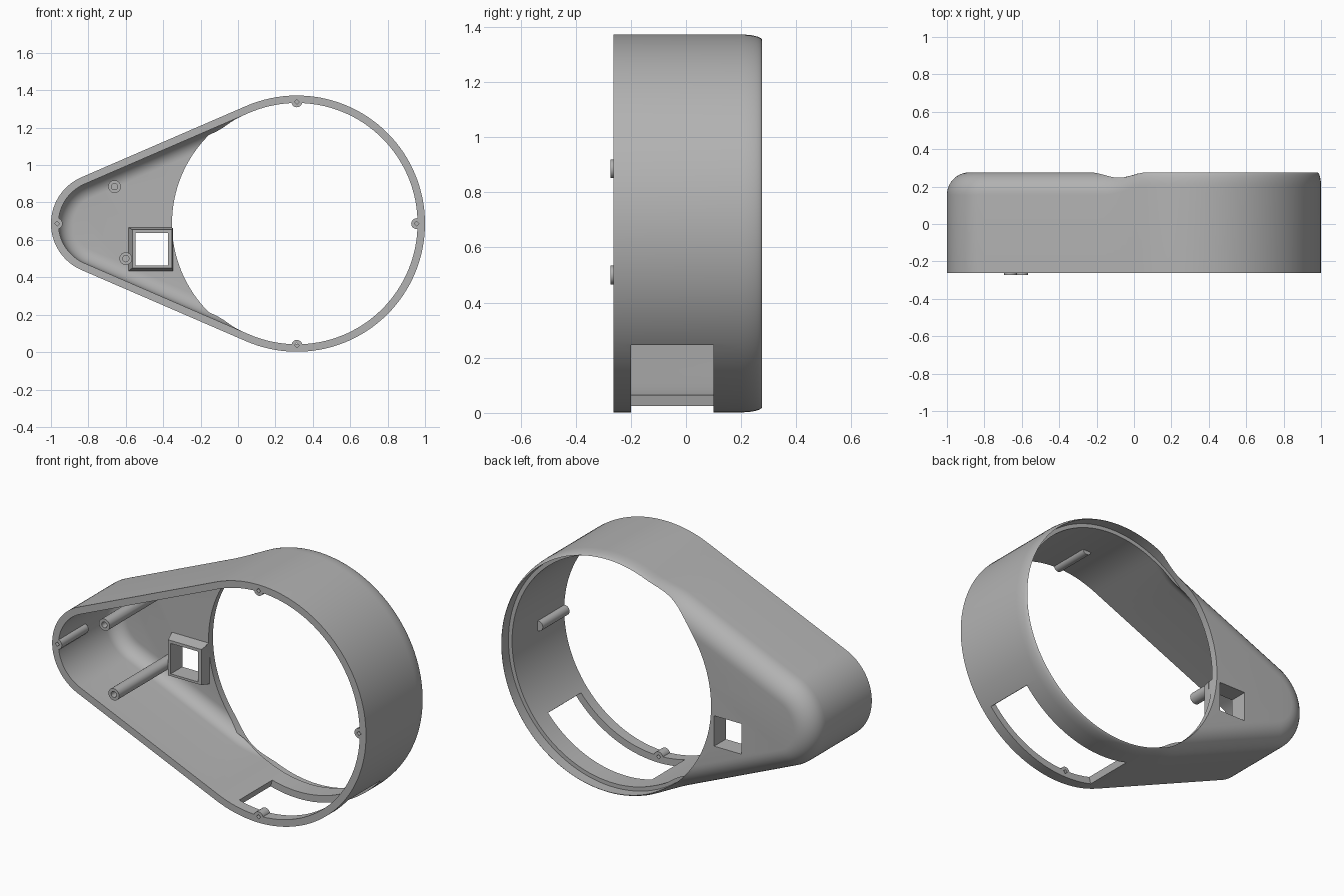
import bpy, bmesh
from math import sin, cos, pi, asin, radians

if "Cube" in bpy.data.objects:
    bpy.data.objects.remove(bpy.data.objects["Cube"])

ZC = 0.687                      # height of the long axis
BIG_X, BIG_R = 0.315, 0.685     # wide round end
TIP_X, TIP_R = -0.73, 0.27      # narrow round end
FRONT, BACK, WALL = -0.263, 0.276, 0.04

grey = bpy.data.materials.new("Plain grey")
grey.use_nodes = True
grey.diffuse_color = (0.45, 0.45, 0.45, 1)
grey.node_tree.nodes["Principled BSDF"].inputs["Base Color"].default_value = (0.45, 0.45, 0.45, 1)


def loft(name, rings):
    """Closed solid through a series of equal-length point rings."""
    bm = bmesh.new()
    loops = [[bm.verts.new(p) for p in ring] for ring in rings]
    n = len(loops[0])
    for a, b in zip(loops, loops[1:]):
        for i in range(n):
            j = (i + 1) % n
            bm.faces.new((a[i], a[j], b[j], b[i]))
    bm.faces.new(loops[0])
    bm.faces.new(loops[-1][::-1])
    bmesh.ops.recalc_face_normals(bm, faces=bm.faces)
    mesh = bpy.data.meshes.new(name)
    bm.to_mesh(mesh)
    bm.free()
    mesh.materials.append(grey)
    obj = bpy.data.objects.new(name, mesh)
    bpy.context.collection.objects.link(obj)
    return obj


def prism(name, outline, y0, y1):
    return loft(name, [[(x, y, z) for x, z in outline] for y in (y0, y1)])


def circle(x, z, r, n):
    return [(x + r * cos(2 * pi * i / n), z + r * sin(2 * pi * i / n)) for i in range(n)]


def rect(x0, x1, z0, z1):
    return [(x0, z0), (x1, z0), (x1, z1), (x0, z1)]


def combine(target, tool, operation):
    mod = target.modifiers.new(tool.name, 'BOOLEAN')
    mod.operation, mod.object, mod.solver = operation, tool, 'EXACT'
    tool.hide_render = True
    bpy.context.view_layer.objects.active = target
    bpy.ops.object.modifier_apply(modifier=mod.name)
    bpy.data.objects.remove(tool)


# Teardrop outline: stations of (centre x, radius, normal angle)
lean = pi / 2 + asin((BIG_R - TIP_R) / (BIG_X - TIP_X))
stations = [(BIG_X, BIG_R, -lean + 2 * lean * i / 80) for i in range(81)]
side = [(BIG_X + (TIP_X - BIG_X) * i / 24, BIG_R + (TIP_R - BIG_R) * i / 24) for i in range(1, 24)]
stations += [(x, r, lean) for x, r in side]
stations += [(TIP_X, TIP_R, lean + (2 * pi - 2 * lean) * i / 36) for i in range(37)]
stations += [(x, r, -lean) for x, r in reversed(side)]


def ring(inset, back, t=None):
    """Outline moved inward; t sweeps the back rounding, None gives the front edge."""
    pts = []
    for cx, r, a in stations:
        s = min(1, max(0, (0.05 - cx - r * cos(a)) / 0.2))
        s = s * s * (3 - 2 * s)                       # broad rounding on the narrow end
        width = max(0, 0.02 + 0.1 * s - inset)
        height = 0.075 + 0.045 * s - inset
        d, y = inset, FRONT
        if t is not None:
            d = inset + width * (1 - cos(t))
            y = back - height * (1 - sin(t))
        pts.append((cx + (r - d) * cos(a), y, ZC + (r - d) * sin(a)))
    return pts


# Hollow shell, from the inner back face round the front rim to the outer back face
sweep = [i * pi / 20 for i in range(11)]
rings = [ring(WALL, BACK - WALL, t) for t in reversed(sweep)]
rings += [ring(WALL, 0), ring(0, 0)]
rings += [ring(0, BACK, t) for t in sweep]
shell = loft("housing", rings)

# Collar round the small window
collar = loft("window_collar", [
    [(x, 0.17, z) for x, z in rect(-0.565, -0.353, 0.45, 0.655)],
    [(x, 0.25, z) for x, z in rect(-0.59, -0.345, 0.43, 0.67)]])
combine(shell, collar, 'UNION')

# Hollow posts and rim screw bosses
posts = [(-0.66, 0.885), (-0.6, 0.5)]
bosses = [(BIG_X, 1.338), (BIG_X, 0.036), (0.955, ZC), (-0.967, ZC)]
for x, z in posts:
    combine(shell, prism("post", circle(x, z, 0.034, 24), -0.274, 0.25), 'UNION')
    combine(shell, prism("post_bore", circle(x, z, 0.017, 16), -0.4, 0.1), 'DIFFERENCE')
for x, z in bosses:
    combine(shell, prism("boss", circle(x, z, 0.029, 20), FRONT, -0.02), 'UNION')
    combine(shell, prism("boss_bore", circle(x, z, 0.013, 4), -0.4, -0.08), 'DIFFERENCE')

# Large round opening in the back and the square window
combine(shell, prism("round_opening", circle(BIG_X, ZC, 0.668, 128), 0.212, 0.5), 'DIFFERENCE')
combine(shell, prism("window", rect(-0.548, -0.373, 0.463, 0.638), 0, 0.5), 'DIFFERENCE')

# Curved slot through the lower wall
angles = [radians(-105 + 65 * i / 16) for i in range(17)]
sector = [(BIG_X + 0.55 * cos(a), ZC + 0.55 * sin(a)) for a in angles]
sector += [(BIG_X + 0.8 * cos(a), ZC + 0.8 * sin(a)) for a in reversed(angles)]
combine(shell, prism("slot", sector, -0.2, 0.1), 'DIFFERENCE')

bpy.ops.object.select_all(action='DESELECT')
shell.select_set(True)
bpy.context.view_layer.objects.active = shell
bpy.ops.object.shade_smooth_by_angle(angle=radians(30))
